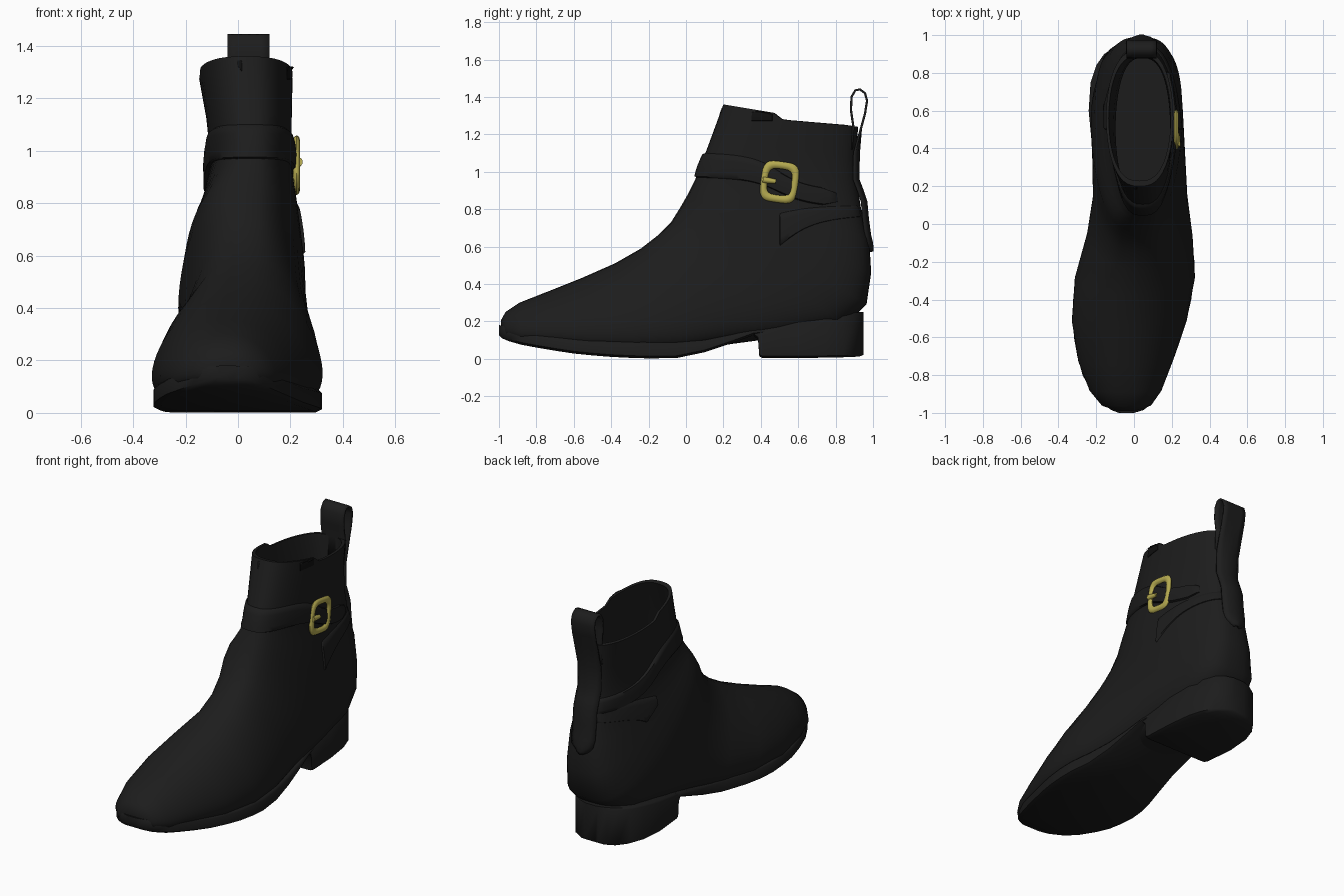
import bpy, bmesh, math
from math import sin, cos, pi, radians
from mathutils import Vector, Matrix
from mathutils.bvhtree import BVHTree

if "Cube" in bpy.data.objects:
    bpy.data.objects.remove(bpy.data.objects["Cube"])


def material(name, rgb):
    m = bpy.data.materials.new(name)
    m.use_nodes = True
    m.diffuse_color = (*rgb, 1)
    bsdf = m.node_tree.nodes["Principled BSDF"]
    bsdf.inputs["Base Color"].default_value = (*rgb, 1)
    bsdf.inputs["Roughness"].default_value = 0.6
    return m


LEATHER = material("black leather", (0.012, 0.012, 0.012))
SHADOW = material("deep black", (0.005, 0.005, 0.005))
GOLD = material("brass", (0.46, 0.40, 0.08))


def finish(name, bm, mat, angle=40):
    bmesh.ops.recalc_face_normals(bm, faces=bm.faces)
    me = bpy.data.meshes.new(name)
    bm.to_mesh(me)
    bm.free()
    ob = bpy.data.objects.new(name, me)
    bpy.context.collection.objects.link(ob)
    me.materials.append(mat)
    bpy.ops.object.select_all(action='DESELECT')
    ob.select_set(True)
    bpy.context.view_layer.objects.active = ob
    bpy.ops.object.shade_smooth_by_angle(angle=radians(angle))
    return ob


def loft(bm, rings, closed=True, caps=True):
    rows = [[bm.verts.new(p) for p in r] for r in rings]
    n = len(rows[0])
    for a, b in zip(rows, rows[1:]):
        for i in range(n if closed else n - 1):
            j = (i + 1) % n
            bm.faces.new((a[i], a[j], b[j], b[i]))
    if closed and caps:
        bm.faces.new(rows[0][::-1])
        bm.faces.new(rows[-1])


# Upper: fan of sections from toe to collar
# front y, front z, back y, back z, centre x, half width, squareness, low bias
SECTIONS = [
    (-.99, .205, -.985, .14, -.04, .06, .8, .8),
    (-.965, .25, -.96, .12, -.04, .13, .8, .9),
    (-.89, .30, -.88, .09, -.045, .19, .85, 1),
    (-.75, .355, -.72, .07, -.045, .25, .88, 1),
    (-.55, .435, -.50, .04, -.025, .304, .9, 1),
    (-.38, .51, -.25, .03, .005, .318, .9, 1),
    (-.24, .59, .0, .04, .03, .28, .88, .95),
    (-.15, .66, .25, .08, .033, .25, .8, .85),
    (-.08, .73, .55, .12, .025, .246, .72, .75),
    (-.03, .81, .85, .18, .016, .244, .66, .6),
    (.01, .88, .965, .29, .024, .232, .65, .45),
    (.03, .92, .99, .46, .035, .207, .68, .35),
    (.05, .96, .98, .63, .044, .183, .7, .25),
    (.075, 1.02, .938, .79, .049, .161, .75, .1),
    (.10, 1.09, .912, .95, .047, .157, .75, 0),
    (.13, 1.17, .91, 1.08, .042, .163, .75, 0),
    (.20, 1.36, .92, 1.24, .03, .178, .75, 0),
]
SEG = 48


def section(fy, fz, by, bz, xc, hw, p, k):
    ring = []
    for i in range(SEG):
        a = 2 * pi * i / SEG
        u = (1 - cos(a)) / 2
        s = u * (1 + k * (1 - u))
        x = xc + hw * math.copysign(abs(sin(a)) ** p, sin(a))
        ring.append(Vector((x, fy + (by - fy) * s, fz + (bz - fz) * s)))
    return ring


def inset(ring, k):
    c = sum(ring, Vector()) / len(ring)
    return [c + (p - c) * k for p in ring]


rings = [section(*s) for s in SECTIONS]
for p in rings[-1]:            # lowered rear half of the collar
    if .5 < p.y < .88:
        p.z -= .028 * (1 - max(0, p.y - .54) / .34)
lining = [inset(r, .92) for r in rings[:9:-1]]
floor = [Vector((p.x, p.y, .25)) for p in inset(lining[-1], .93)]
bm = bmesh.new()
loft(bm, rings + lining + [floor])
bmesh.ops.recalc_face_normals(bm, faces=bm.faces)
surface = BVHTree.FromBMesh(bm)
finish("boot_upper", bm, LEATHER, 50)


# Sole and heel: stations of y, left edge, right edge, bottom, top
def slab(name, stations, r=.012):
    bm = bmesh.new()
    out = []
    for y, xl, xr, zb, zt in stations:
        pts = [(xl + r, zt), (xl, zt - r), (xl, zb + r), (xl + 2 * r, zb),
               (xr - 2 * r, zb), (xr, zb + r), (xr, zt - r), (xr - r, zt)]
        out.append([(x, y, z) for x, z in pts])
    loft(bm, out)
    return finish(name, bm, LEATHER, 50)


slab("sole", [
    (-1, -.08, .0, .125, .18), (-.985, -.12, .05, .11, .178),
    (-.95, -.17, .095, .095, .17), (-.88, -.23, .14, .075, .15),
    (-.8, -.272, .175, .06, .135), (-.7, -.3, .215, .043, .12),
    (-.6, -.318, .25, .028, .105), (-.5, -.323, .28, .018, .098),
    (-.4, -.322, .303, .01, .092), (-.3, -.307, .316, .005, .09),
    (-.2, -.282, .32, .002, .088), (-.05, -.235, .303, .004, .088),
    (.1, -.21, .283, .035, .1), (.25, -.212, .264, .085, .13),
    (.36, -.222, .25, .125, .158), (.5, -.225, .225, .14, .18)])
slab("heel", [
    (.36, -.215, .24, .125, .157), (.385, -.22, .24, .105, .162),
    (.392, -.22, .24, .012, .165), (.41, -.222, .24, .004, .17),
    (.6, -.24, .23, .004, .205), (.75, -.23, .21, .006, .23),
    (.84, -.2, .18, .008, .24), (.9, -.158, .14, .01, .247),
    (.935, -.105, .09, .014, .25), (.95, -.05, .04, .022, .25)], .01)


# Straps and panels wrapped round the ankle
def on_ankle(theta, z, lift):
    d = Vector((cos(theta), sin(theta), 0))
    axis = Vector((.045, .5, z))
    hit = surface.ray_cast(axis + d * 1.2, -d)[0]
    if hit is None:
        hit = axis + Vector((.17 * d.x, .43 * d.y, 0))
    return hit + Vector((d.x, d.y * .9, 0)) * lift


def wrap(name, stations, lift, mat=LEATHER):
    across = [(0, -.004), (.06, lift * .8), (.25, lift), (.5, lift * 1.1),
              (.75, lift), (.94, lift * .8), (1, -.004)]
    rows = []
    for k, (deg, lo, hi) in enumerate(stations):
        end = k in (0, len(stations) - 1)
        rows.append([on_ankle(radians(deg), lo + (hi - lo) * t,
                              -.004 if end else h) for t, h in across])
    bm = bmesh.new()
    loft(bm, rows, closed=False)
    return finish(name, bm, mat, 60)


strap = []
for deg in range(68, -268, -4):
    mid = .945 - .09 * sin(radians(deg))
    half = (.057 - .01 * sin(radians(deg))) * min(1, .45 + (68 - deg) / 20)
    strap.append((deg, mid - half, mid + half))
wrap("ankle_strap", strap, .02)

panel = [(d, .6 + .16 * sin(radians(d)), .78 + .04 * sin(radians(d)))
         for d in [0, 1] + list(range(5, 90, 5))]
wrap("left_rear_panel", panel, .01)
wrap("right_rear_panel", [(180 - d, lo + .15 * max(0, 1 - d / 30), hi + .02)
                          for d, lo, hi in panel], .01)

# Dark slots in the collar
wrap("collar_side_slot", [(d, 1.27, 1.322) for d in (-47, -46, -35, -20, -14, -13)],
     .004, SHADOW)
wrap("collar_front_slot", [(d, 1.29 + .015 * k, 1.345)
     for k, d in enumerate((-95, -96, -98, -100))], .004, SHADOW)

# Pull tab: loop above the collar and strip down the back seam
TAB = [(.885, 1.12), (.895, 1.24), (.882, 1.33), (.885, 1.4), (.905, 1.435),
       (.93, 1.44), (.957, 1.42), (.968, 1.38), (.957, 1.31), (.935, 1.23),
       (.925, 1.1), (.922, .96), (.945, .9), (.965, .84), (.973, .75),
       (.985, .66), (.995, .62), (.998, .59), (.998, .575)]
bm = bmesh.new()
rows = []
for k, (y, z) in enumerate(TAB):
    half = .08 if z > .63 else .08 * math.sqrt(max(.06, (z - .573) / .057))
    bow = .025 if k > 9 else 0
    rows.append([(.04 + half * u, y - bow * u * u, z)
                 for u in (-1, -.6, -.2, .2, .6, 1)])
loft(bm, rows, closed=False)
tab = finish("pull_tab", bm, LEATHER, 60)
solid = tab.modifiers.new("thickness", 'SOLIDIFY')
solid.thickness = .012
solid.offset = 0

# Buckle: rounded square frame with a short prong
seat = on_ankle(0, .945, .016)
tilt = Matrix.Translation(seat) @ Matrix.Rotation(radians(-8), 4, 'X')
bm = bmesh.new()
frame = []
for i in range(40):
    a = 2 * pi * i / 40
    k = (cos(a) ** 4 + sin(a) ** 4) ** -.25
    ring = []
    for j in range(8):
        b = 2 * pi * j / 8
        r = (.082 + .018 * cos(b)) * k
        ring.append(tilt @ Vector((.013 * sin(b), r * cos(a), 1.1 * r * sin(a))))
    frame.append(ring)
loft(bm, frame + [frame[0]], caps=False)
bmesh.ops.remove_doubles(bm, verts=bm.verts, dist=.0005)
finish("buckle_frame", bm, GOLD, 60)

bm = bmesh.new()
bmesh.ops.create_cone(bm, cap_ends=True, segments=10, radius1=.018, radius2=.012,
                      depth=.07, matrix=tilt @ Matrix.Translation((.006, -.055, 0))
                      @ Matrix.Rotation(radians(-90), 4, 'X'))
finish("buckle_prong", bm, GOLD)
